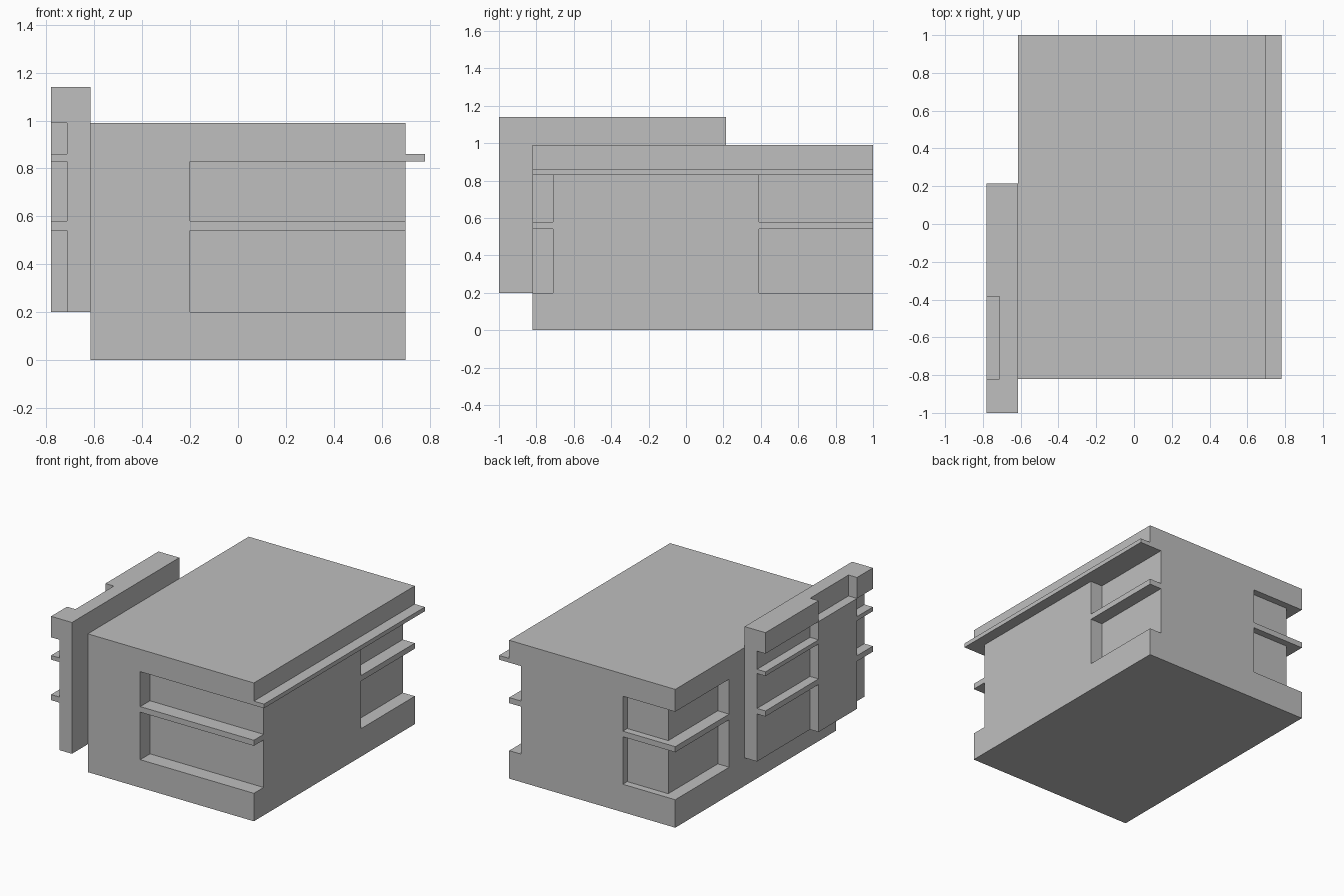
import bpy
import bmesh
from mathutils import Vector

cube = bpy.data.objects.get("Cube")
if cube:
    bpy.data.objects.remove(cube, do_unlink=True)

grey = bpy.data.materials.new("plain grey")
grey.use_nodes = True
COLOUR = (0.52, 0.52, 0.52, 1)
grey.diffuse_color = COLOUR
grey.node_tree.nodes["Principled BSDF"].inputs["Base Color"].default_value = COLOUR


def box(name, x, y, z):
    """Box from (min, max) spans on each axis."""
    bm = bmesh.new()
    bmesh.ops.create_cube(bm, size=1)
    for v in bm.verts:
        v.co = Vector([s[0] if c < 0 else s[1] for c, s in zip(v.co, (x, y, z))])
    mesh = bpy.data.meshes.new(name)
    bm.to_mesh(mesh)
    bm.free()
    mesh.materials.append(grey)
    obj = bpy.data.objects.new(name, mesh)
    bpy.context.collection.objects.link(obj)
    return obj


def cut(target, x, y, z):
    """Carve a box out of the target."""
    cutter = box("cutter", x, y, z)
    cutter.hide_render = True
    mod = target.modifiers.new("recess", "BOOLEAN")
    mod.operation = "DIFFERENCE"
    mod.solver = "EXACT"
    mod.object = cutter
    bpy.context.view_layer.objects.active = target
    bpy.ops.object.modifier_apply(modifier=mod.name)
    bpy.data.objects.remove(cutter, do_unlink=True)


LEFT, RIGHT, FRONT, BACK, ROOF = 0.70, -0.615, -0.82, 1.0, 0.99
SILL, SHELF_LOW, SHELF_TOP, LEDGE_LOW, LEDGE_TOP = 0.20, 0.54, 0.58, 0.83, 0.86
OUT = 0.2  # overshoot of cutters past the walls

# Main block with recessed corner windows on two floors
body = box("main_block", (RIGHT, LEFT), (FRONT, BACK), (0, ROOF))
for floor in ((SILL, SHELF_LOW), (SHELF_TOP, LEDGE_LOW)):
    cut(body, (-0.2, LEFT + OUT), (FRONT - OUT, -0.71), floor)
    cut(body, (0.605, LEFT + OUT), (0.39, BACK + OUT), floor)
    cut(body, (RIGHT - OUT, -0.2), (0.95, BACK + OUT), floor)
    cut(body, (RIGHT - OUT, -0.525), (0.39, BACK + OUT), floor)

# Thin ledge along the left wall
box("side_ledge", (LEFT, 0.78), (FRONT, BACK), (LEDGE_LOW, LEDGE_TOP))

# Tall side wall: shelves at both ends, raised panel between, notched top
OUTER, INNER, PANEL_BACK, WALL_BACK, WALL_TOP = -0.78, -0.713, -0.385, 0.215, 1.14
wall = box("side_wall", (OUTER, RIGHT), (-1, WALL_BACK), (SILL, WALL_TOP))
skin = (OUTER - OUT, INNER)
for band in ((SILL - OUT, SHELF_LOW), (SHELF_TOP, LEDGE_LOW), (LEDGE_TOP, ROOF)):
    for span in ((-1 - OUT, FRONT), (PANEL_BACK, WALL_BACK + OUT)):
        cut(wall, skin, span, band)
cut(wall, skin, (FRONT, PANEL_BACK), (ROOF, WALL_TOP + OUT))
